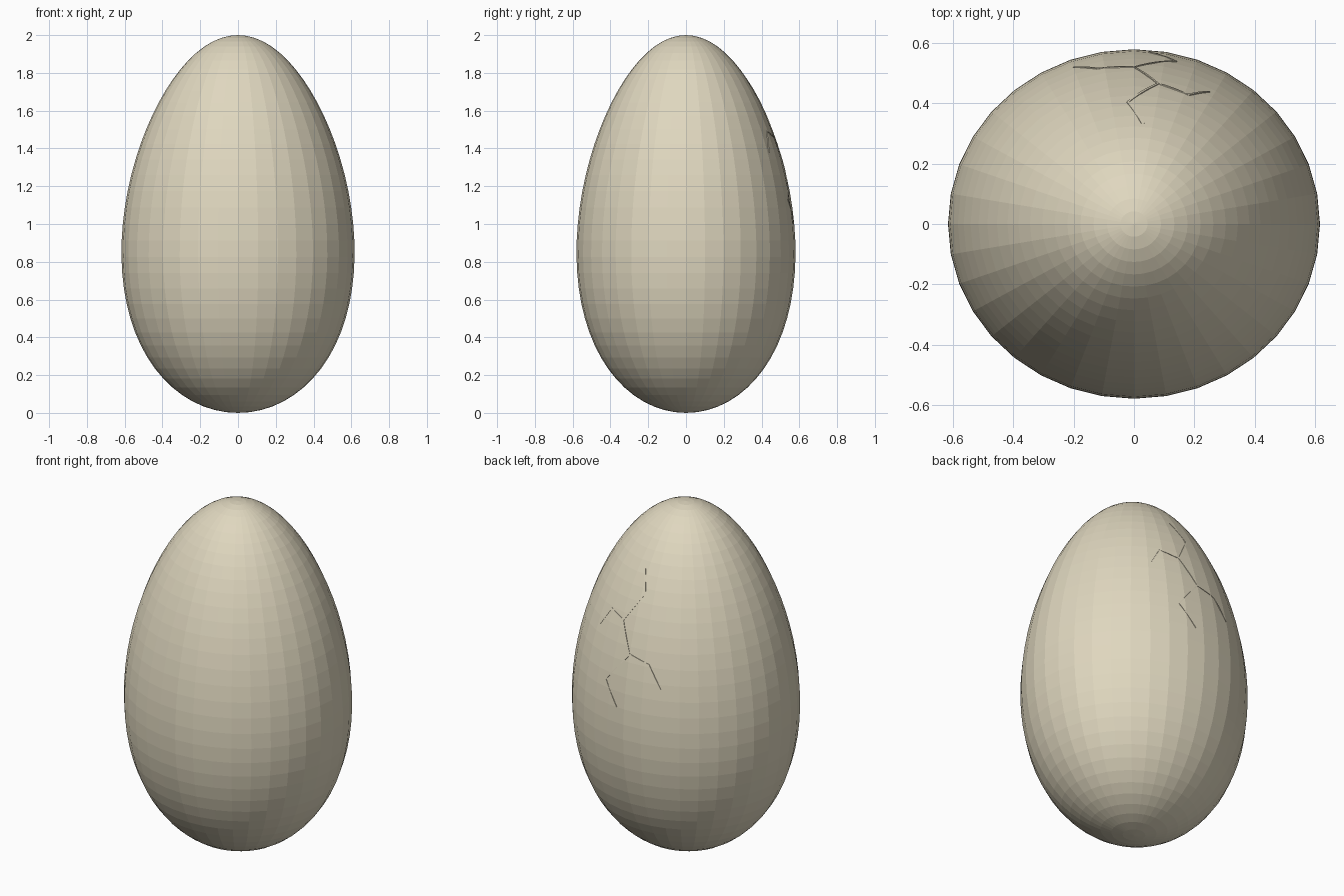
import bpy, bmesh, math

if "Cube" in bpy.data.objects:
    bpy.data.objects.remove(bpy.data.objects["Cube"])

SEG, RINGS = 36, 36
AX, AY, TAPER = 0.610, 0.573, 0.157


def radius(z):
    """Tapered sphere profile, z from 0 to 2, unit radius before width scaling."""
    h = z - 1
    return math.sqrt(max(0, 1 - h * h)) * (1 - TAPER * h)


def finish(bm, name, mat):
    bmesh.ops.recalc_face_normals(bm, faces=bm.faces)
    me = bpy.data.meshes.new(name)
    bm.to_mesh(me)
    bm.free()
    me.materials.append(mat)
    ob = bpy.data.objects.new(name, me)
    bpy.context.collection.objects.link(ob)
    return ob


shell_mat = bpy.data.materials.new("eggshell cream")
shell_mat.diffuse_color = (0.74, 0.68, 0.52, 1)
shell_mat.use_nodes = True
shell_mat.node_tree.nodes["Principled BSDF"].inputs["Base Color"].default_value = shell_mat.diffuse_color

# Egg shell: faceted sphere, tapered to a narrow top
bm = bmesh.new()
bmesh.ops.create_uvsphere(bm, u_segments=SEG, v_segments=RINGS, radius=1)
for v in bm.verts:
    k = 1 - TAPER * v.co.z
    v.co = (v.co.x * AX * k, v.co.y * AY * k, v.co.z + 1)
finish(bm, "egg_shell", shell_mat)

# Hairline cracks on the back: thin raised strips, paths as (x, z)
cracks = [
    [(0.03, 1.75), (-0.02, 1.62), (0.08, 1.46), (0.0, 1.30), (0.14, 1.13), (0.05, 1.0)],
    [(0.08, 1.46), (0.18, 1.49), (0.25, 1.38)],
    [(0.0, 1.30), (-0.12, 1.27), (-0.20, 1.15)],
]


def on_back(x, z, lift):
    s = 1 - (x / (AX * radius(z))) ** 2
    return (x, AY * radius(z) * math.sqrt(max(0, s)) + lift, z)


bm = bmesh.new()
for path in cracks:
    n = len(path) - 1
    for i, ((x0, z0), (x1, z1)) in enumerate(zip(path, path[1:])):
        length = math.hypot(x1 - x0, z1 - z0)
        px, pz = -(z1 - z0) / length, (x1 - x0) / length
        prev = None
        for j in range(7):
            t = j / 6
            w = 0.005 * (1 - 0.6 * (i + t) / n)
            x, z = x0 + (x1 - x0) * t, z0 + (z1 - z0) * t
            row = [bm.verts.new(on_back(x + s * w * px, z + s * w * pz, lift))
                   for s, lift in ((-1, -0.004), (-1, 0.001), (1, 0.001), (1, -0.004))]
            if prev:
                for a in range(3):
                    bm.faces.new((prev[a], prev[a + 1], row[a + 1], row[a]))
            prev = row
finish(bm, "shell_cracks", shell_mat)
